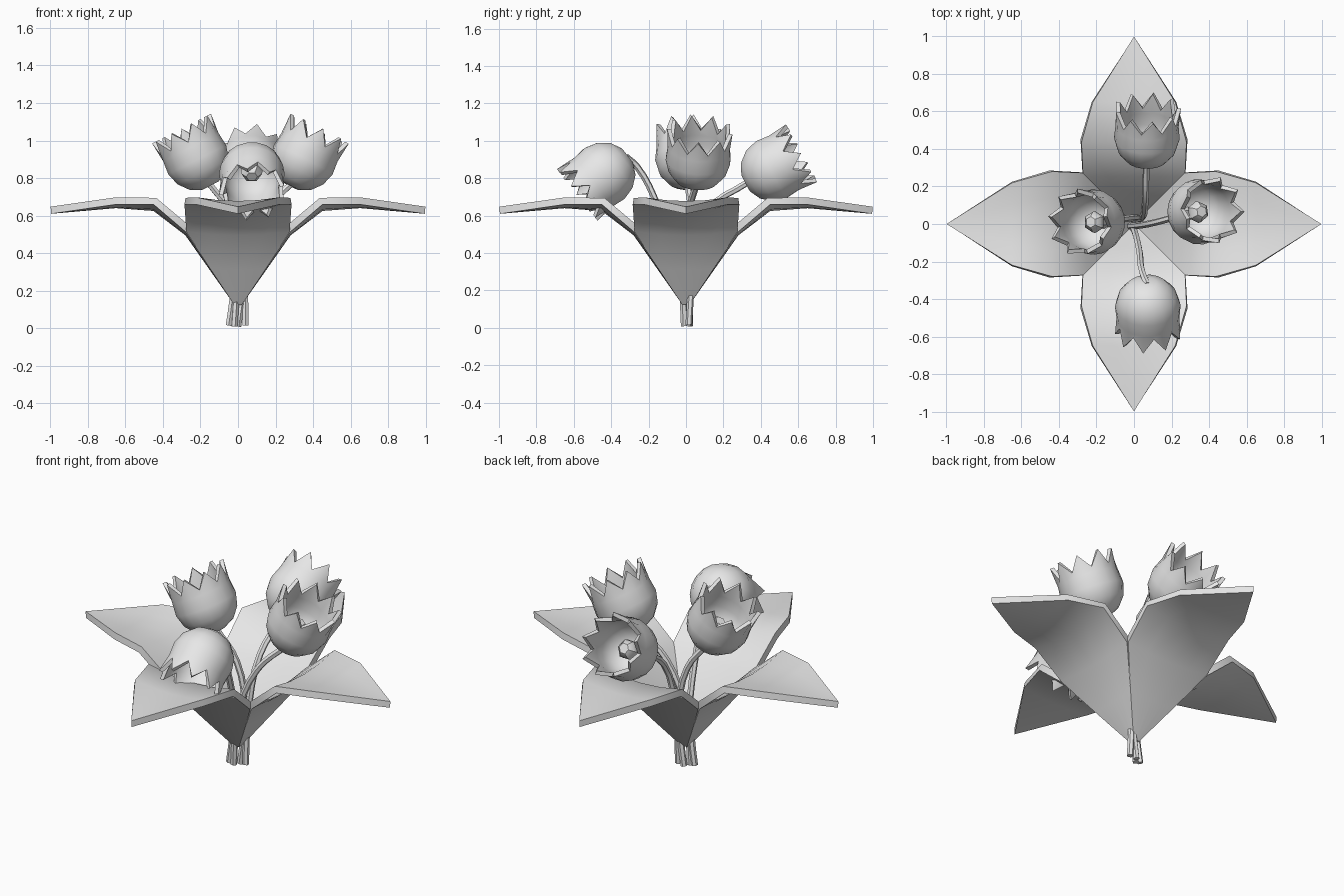
import bpy, math
from mathutils import Vector

old = bpy.data.objects.get("Cube")
if old:
    bpy.data.objects.remove(old, do_unlink=True)

GREY = (0.8, 0.8, 0.8, 1)
mat = bpy.data.materials.new("plain grey")
mat.use_nodes = True
mat.diffuse_color = GREY
mat.node_tree.nodes["Principled BSDF"].inputs["Base Color"].default_value = GREY


def finish(obj, angle=40):
    bpy.ops.object.select_all(action='DESELECT')
    obj.select_set(True)
    bpy.context.view_layer.objects.active = obj
    bpy.ops.object.convert(target='MESH')
    obj.data.materials.clear()
    obj.data.materials.append(mat)
    bpy.ops.object.shade_smooth_by_angle(angle=math.radians(angle))


def add_mesh(name, verts, faces, thickness=0):
    me = bpy.data.meshes.new(name)
    me.from_pydata(verts, [], faces)
    me.update()
    obj = bpy.data.objects.new(name, me)
    bpy.context.collection.objects.link(obj)
    if thickness:
        mod = obj.modifiers.new("thickness", 'SOLIDIFY')
        mod.thickness = thickness
        mod.offset = 1
    return obj


# Leaves: distance out, height of the midrib, half width, lift of the edges
LEAF = [(0.02, 0.125, 0.02, 0), (0.15, 0.31, 0.15, 0.01), (0.28, 0.495, 0.275, 0.02),
        (0.45, 0.625, 0.285, 0.035), (0.65, 0.64, 0.225, 0.02)]
COLS = [-1, -0.5, 0, 0.5, 1]


def leaf(name, turn):
    verts = [(r, u * w, z + lift * u * u) for r, z, w, lift in LEAF for u in COLS]
    n = len(COLS)
    faces = [(i * n + j, (i + 1) * n + j, (i + 1) * n + j + 1, i * n + j + 1)
             for i in range(len(LEAF) - 1) for j in range(n - 1)]
    last = (len(LEAF) - 1) * n
    verts.append((0.995, 0, 0.61))
    faces += [(last + j, len(verts) - 1, last + j + 1) for j in range(n - 1)]
    obj = add_mesh(name, verts, faces, 0.038)
    obj.rotation_euler.z = turn
    finish(obj)


for k, side in enumerate(("left", "back", "right", "front")):
    leaf(side + "_leaf", k * math.pi / 2)

# Flower cup: radius and height up the axis, ending in a zigzag rim
CUP = [(0.05, 0.005), (0.11, 0.035), (0.155, 0.09), (0.175, 0.16), (0.168, 0.235)]
PISTIL = [(0.035, 0.02), (0.03, 0.1), (0.058, 0.135), (0.055, 0.165), (0.03, 0.19)]
TIPS = 9


def lathe(rings, count):
    verts = [(r * math.cos(math.tau * j / count), r * math.sin(math.tau * j / count), z)
             for r, z in rings for j in range(count)]
    faces = [(i * count + j, i * count + (j + 1) % count,
              (i + 1) * count + (j + 1) % count, (i + 1) * count + j)
             for i in range(len(rings) - 1) for j in range(count)]
    faces.append(tuple(reversed(range(count))))
    return verts, faces


def flower(name, base, axis, path):
    base, axis = Vector(base), Vector(axis).normalized()
    # petals: alternate columns of the rim rise into points
    count = TIPS * 2
    verts, faces = lathe(CUP + [(0.168, 0.27)], count)
    for j in range(count):
        k = len(CUP) * count + j
        x, y, z = verts[k]
        s, dz = (1.06, 0.075) if j % 2 else (0.97, -0.005)
        verts[k] = (x * s, y * s, z + dz)
    cup = add_mesh(name + "_petals", verts, faces, -0.022)
    # pistil in the middle of the cup
    verts, faces = lathe(PISTIL, 6)
    top = len(verts)
    faces.append(tuple(range(top - 6, top)))
    pistil = add_mesh(name + "_pistil", verts, faces)
    for obj in (cup, pistil):
        obj.location = base
        obj.rotation_mode = 'QUATERNION'
        obj.rotation_quaternion = axis.to_track_quat('Z', 'Y')
        finish(obj)
    # stem
    cu = bpy.data.curves.new(name + "_stem", 'CURVE')
    cu.dimensions = '3D'
    cu.bevel_depth = 0.018
    cu.bevel_resolution = 1
    cu.resolution_u = 4
    cu.use_fill_caps = True
    points = path + [base + axis * 0.015]
    sp = cu.splines.new('BEZIER')
    sp.bezier_points.add(len(points) - 1)
    for bp, co in zip(sp.bezier_points, points):
        bp.co = co
        bp.handle_left_type = bp.handle_right_type = 'AUTO'
    stem = bpy.data.objects.new(name + "_stem", cu)
    bpy.context.collection.objects.link(stem)
    finish(stem)


flower("right_flower", (-0.145, 0.01, 0.755), (-0.45, 0, 0.89),
       [(0.04, 0.015, 0.015), (0.03, 0.03, 0.3), (-0.03, 0.03, 0.6)])
flower("left_flower", (0.275, 0.055, 0.755), (0.45, 0.06, 0.89),
       [(-0.05, -0.01, 0.015), (0.0, -0.01, 0.3), (0.12, 0.01, 0.6)])
flower("back_flower", (0.065, 0.315, 0.77), (0.02, 0.87, 0.47),
       [(0.0, 0.02, 0.01), (0.04, 0.03, 0.3), (0.06, 0.12, 0.63)])
flower("front_flower", (0.07, -0.31, 0.925), (0.02, -0.76, -0.6),
       [(-0.02, -0.01, 0.01), (0.0, -0.03, 0.3), (0.03, -0.15, 0.65), (0.045, -0.26, 0.86)])
